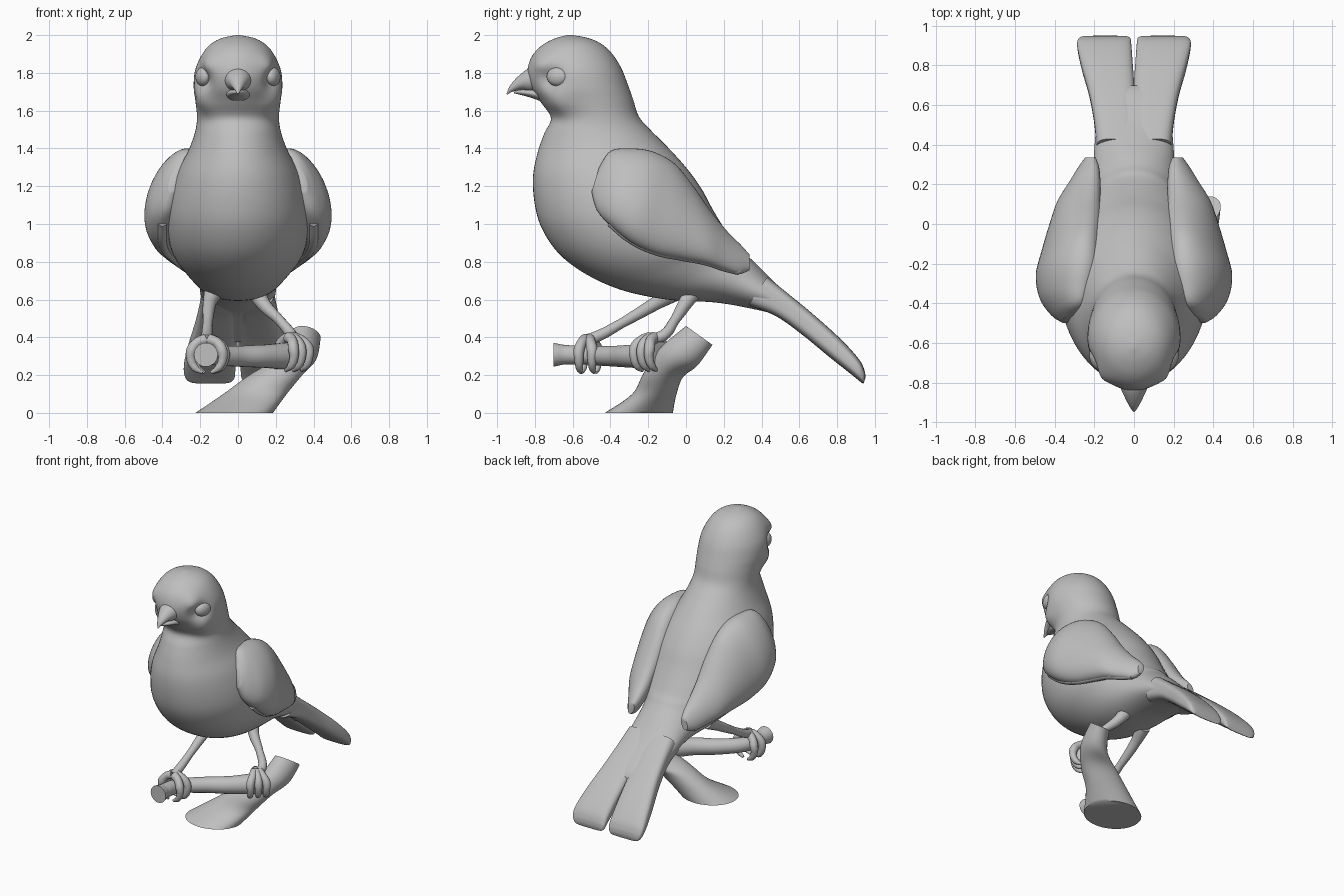
import bpy, bmesh, math
from mathutils import Vector

cube = bpy.data.objects.get("Cube")
if cube:
    bpy.data.objects.remove(cube, do_unlink=True)

clay = bpy.data.materials.new("clay_grey")
clay.use_nodes = True
clay.diffuse_color = (0.52, 0.52, 0.52, 1)
clay.node_tree.nodes["Principled BSDF"].inputs["Base Color"].default_value = (0.52, 0.52, 0.52, 1)


def finish(obj, angle=50):
    """Assign the material and smooth everything but sharp rims."""
    obj.data.materials.clear()
    obj.data.materials.append(clay)
    bpy.ops.object.select_all(action='DESELECT')
    obj.select_set(True)
    bpy.context.view_layer.objects.active = obj
    bpy.ops.object.shade_smooth_by_angle(angle=math.radians(angle))
    return obj


def spline(rows, steps):
    """Catmull-Rom interpolation of rows of numbers."""
    out = []
    for i in range(len(rows) - 1):
        p0, p1 = rows[max(i - 1, 0)], rows[i]
        p2, p3 = rows[i + 1], rows[min(i + 2, len(rows) - 1)]
        for k in range(steps):
            t = k / steps
            out.append([0.5 * (2 * b + (c - a) * t + (2 * a - 5 * b + 4 * c - d) * t ** 2
                               + (3 * b - a - 3 * c + d) * t ** 3)
                        for a, b, c, d in zip(p0, p1, p2, p3)])
    return out + [list(rows[-1])]


def loft(name, stations, power=1.0, sides=48, steps=6, side=1):
    """Skin over oval sections, each spanning two points with a half width along x."""
    bm = bmesh.new()
    rings = []
    for ax, ay, az, bx, by, bz, h in spline(stations, steps):
        a, b = Vector((ax * side, ay, az)), Vector((bx * side, by, bz))
        ring = []
        for i in range(sides):
            t = math.tau * i / sides
            c, s = (math.copysign(abs(f) ** power, f) for f in (math.cos(t), math.sin(t)))
            ring.append(bm.verts.new((a + b) / 2 + (b - a) / 2 * c + Vector((h * s, 0, 0))))
        rings.append(ring)
    for r, q in zip(rings, rings[1:]):
        for i in range(sides):
            j = (i + 1) % sides
            bm.faces.new((r[i], r[j], q[j], q[i]))
    bm.faces.new(rings[0])
    bm.faces.new(rings[-1])
    bmesh.ops.recalc_face_normals(bm, faces=bm.faces)
    mesh = bpy.data.meshes.new(name)
    bm.to_mesh(mesh)
    bm.free()
    obj = bpy.data.objects.new(name, mesh)
    bpy.context.collection.objects.link(obj)
    return finish(obj)


def middle(rows):
    """Place side profile sections on the centre plane."""
    return [(0, ay, az, 0, by, bz, h) for ay, az, by, bz, h in rows]


def tube(name, points):
    """Round tube through points of x, y, z, radius."""
    curve = bpy.data.curves.new(name, 'CURVE')
    curve.dimensions = '3D'
    curve.bevel_depth = 1
    curve.bevel_resolution = 5
    curve.use_fill_caps = True
    sp = curve.splines.new('BEZIER')
    sp.bezier_points.add(len(points) - 1)
    for bp, (x, y, z, r) in zip(sp.bezier_points, points):
        bp.co, bp.radius = (x, y, z), r
        bp.handle_left_type = bp.handle_right_type = 'AUTO'
    obj = bpy.data.objects.new(name, curve)
    bpy.context.collection.objects.link(obj)
    bpy.ops.object.select_all(action='DESELECT')
    obj.select_set(True)
    bpy.context.view_layer.objects.active = obj
    bpy.ops.object.convert(target='MESH')
    return finish(bpy.context.view_layer.objects.active)


def ball(name, centre, scale, turn=0):
    bpy.ops.mesh.primitive_uv_sphere_add(segments=32, ring_count=16, location=centre,
                                         rotation=(0, 0, turn))
    obj = bpy.context.active_object
    obj.name, obj.scale = name, scale
    return finish(obj)


def push(obj, centre, radius, offset):
    """Soft sculpting stroke, mirrored in x."""
    for s in (1, -1):
        c = Vector((centre[0] * s, centre[1], centre[2]))
        d = Vector((offset[0] * s, offset[1], offset[2]))
        for v in obj.data.vertices:
            v.co += d * math.exp(-((v.co - c).length / radius) ** 2)


# Head, breast, belly and rump: belly point, back point, half width
body = loft("body", middle([
    (-.63, 2.0, -.60, 2.0, .01), (-.70, 1.98, -.52, 1.985, .09),
    (-.77, 1.94, -.45, 1.955, .15), (-.82, 1.88, -.39, 1.90, .195),
    (-.84, 1.80, -.34, 1.82, .228), (-.82, 1.72, -.305, 1.73, .234),
    (-.765, 1.64, -.28, 1.66, .225), (-.715, 1.56, -.25, 1.57, .217),
    (-.75, 1.48, -.19, 1.50, .227), (-.785, 1.38, -.10, 1.41, .26),
    (-.81, 1.25, 0, 1.30, .32), (-.80, 1.10, .08, 1.19, .36),
    (-.76, .97, .14, 1.08, .375), (-.67, .84, .20, .98, .365),
    (-.53, .735, .24, .92, .335), (-.34, .65, .27, .89, .285),
    (-.10, .60, .30, .855, .24), (.15, .585, .36, .80, .21),
    (.33, .555, .43, .73, .20), (.48, .515, .52, .645, .193),
    (.62, .42, .66, .53, .20), (.68, .375, .70, .48, .15)]), sides=64)
push(body, (.20, -.73, 1.77), .065, (-.035, .02, 0))      # eye socket
push(body, (.16, -.76, 1.86), .06, (.015, -.02, -.012))   # brow
push(body, (.17, -.66, 1.65), .075, (.018, -.02, 0))      # cheek

# Beak
loft("upper_beak", middle([
    (-.74, 1.70, -.76, 1.845, .085), (-.82, 1.70, -.83, 1.825, .068),
    (-.87, 1.71, -.885, 1.785, .045), (-.92, 1.70, -.93, 1.735, .02),
    (-.945, 1.685, -.95, 1.69, .003)]), sides=32)
loft("lower_beak", middle([
    (-.74, 1.64, -.74, 1.72, .07), (-.82, 1.668, -.82, 1.715, .055),
    (-.87, 1.682, -.88, 1.71, .03), (-.91, 1.692, -.91, 1.70, .005)]), sides=32)

# Paired parts: eyes, wings and the two tail halves
wing = [(.31, -.46, 1.30, .35, -.50, 1.17, .03), (.28, -.40, 1.385, .38, -.47, 1.07, .075),
        (.27, -.30, 1.40, .40, -.40, .99, .125), (.26, -.18, 1.385, .40, -.29, .90, .15),
        (.25, -.06, 1.32, .38, -.16, .84, .135), (.24, .04, 1.20, .35, -.02, .81, .12),
        (.235, .13, 1.07, .32, .11, .785, .10), (.22, .22, .96, .28, .20, .755, .075),
        (.21, .29, .89, .25, .28, .735, .05), (.21, .335, .84, .23, .335, .755, .025)]
tail = [(.09, .33, .57, .09, .43, .72, .10), (.095, .48, .51, .095, .53, .64, .105),
        (.11, .62, .41, .11, .67, .525, .115), (.135, .76, .295, .135, .82, .39, .13),
        (.15, .88, .20, .15, .915, .285, .137), (.148, .925, .163, .148, .945, .225, .13),
        (.145, .94, .155, .145, .95, .185, .11)]
for label, s in (("left", 1), ("right", -1)):
    ball(label + "_eye", (.186 * s, -.68, 1.78), (.036, .06, .05), -.35 * s)
    loft(label + "_wing", wing, side=s)
    loft(label + "_tail_half", tail, power=.6, side=s)
    # Long flight feathers along the lower rim of the wing
    tube(label + "_flight_feathers",
         [(w[3] * s, w[4], w[5] + .02, .026) for w in wing[2:9]])

# Perch: thick stem cut flat at the ground and a thin side branch
loft("perch_stem", [
    (-.02, -.43, 0, -.02, -.07, 0, .205), (.09, -.285, .10, .09, -.05, .10, .168),
    (.20, -.225, .21, .20, -.015, .19, .14), (.31, -.14, .34, .33, .06, .25, .095),
    (.34, -.0, .46, .38, .14, .36, .075)])
tube("perch_branch", [
    (-.17, -.70, .308, .064), (-.168, -.64, .308, .052), (-.15, -.53, .305, .05),
    (-.02, -.39, .30, .055), (.14, -.28, .30, .062), (.30, -.13, .30, .078)])

# Legs
tube("right_leg", [(-.13, -.06, .64, .05), (-.15, -.16, .58, .036), (-.16, -.34, .475, .026),
                   (-.165, -.47, .405, .03), (-.165, -.53, .385, .03)])
tube("left_leg", [(.09, .04, .65, .05), (.14, -.01, .57, .036), (.22, -.06, .49, .026),
                  (.285, -.12, .41, .03), (.29, -.16, .395, .03)])


def foot(name, centre, along, toes):
    """Toes gripping the branch; each toe is a side and an offset along the branch."""
    axis = Vector((along[0], along[1], 0)).normalized()
    across = Vector((axis.y, -axis.x, 0))
    for n, (s, shift) in enumerate(toes):
        points = []
        for k in range(6):
            ang = math.radians(85 - 32 * k)
            p = (Vector(centre) + axis * shift * min(1, .3 + .35 * k)
                 + across * s * .086 * math.cos(ang) + Vector((0, 0, .09 * math.sin(ang))))
            points.append((*p, (.03, .027, .029, .024, .02, .008)[k]))
        tube(f"{name}_toe_{n + 1}", points)


foot("right_foot", (-.16, -.52, .30), (.15, 1), [(1, -.035), (1, .035), (-1, -.035), (-1, .04)])
foot("left_foot", (.275, -.175, .31), (.7, .7), [(1, -.055), (1, 0), (1, .055), (-1, 0)])
